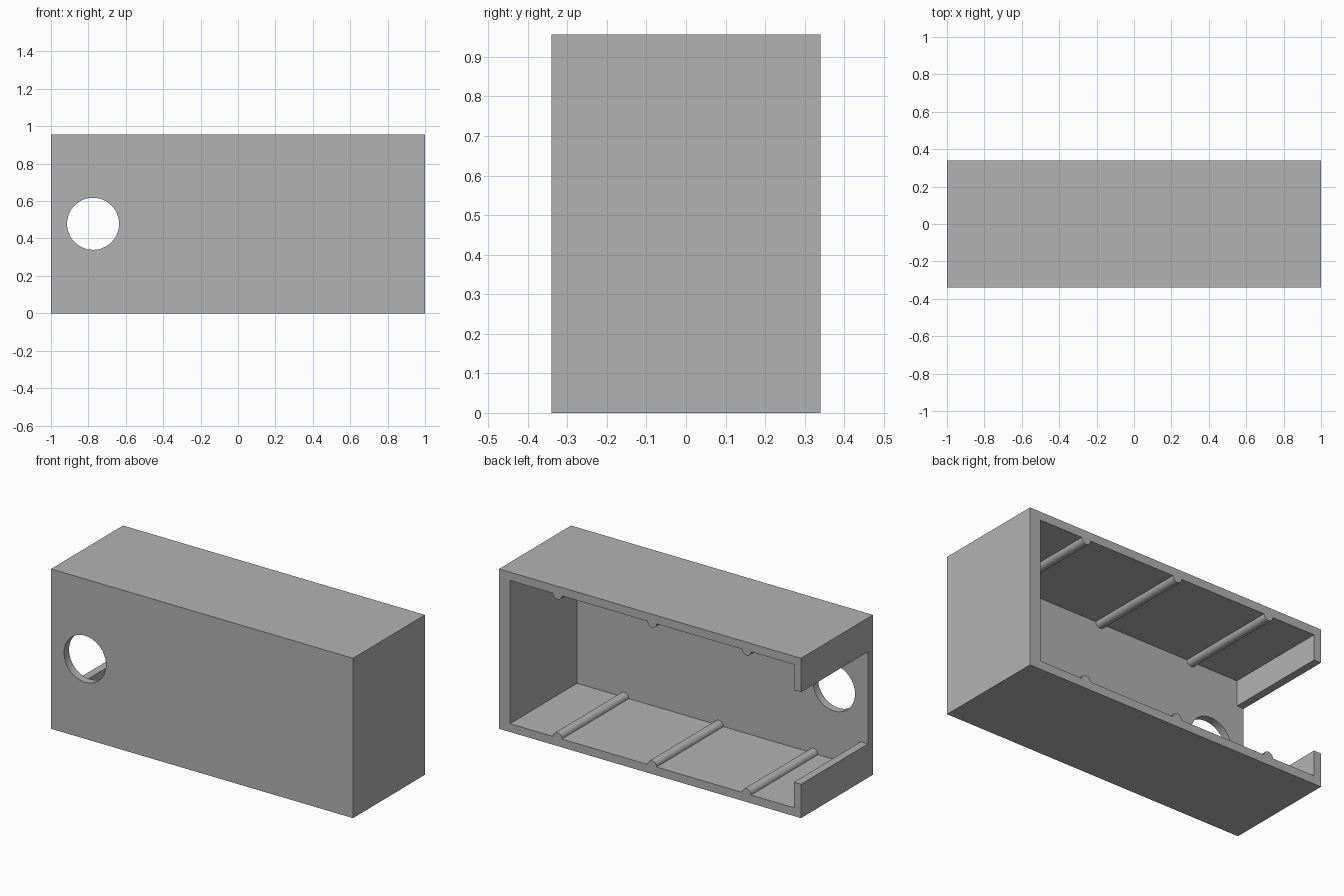
import bpy, bmesh, math
from mathutils import Matrix, Vector

if "Cube" in bpy.data.objects:
    bpy.data.objects.remove(bpy.data.objects["Cube"], do_unlink=True)

# Overall sizes and wall thicknesses
HALF_X, HALF_Y, HEIGHT = 1.0, 0.34, 0.957
WALL, END_WALL, PLATE = 0.047, 0.073, 0.05
IN_LEFT, IN_RIGHT = HALF_X - END_WALL, -HALF_X + WALL
IN_FRONT = -HALF_Y + WALL
RIDGE_R = 0.03

grey = bpy.data.materials.new("plain grey")
grey.use_nodes = True
colour = (0.448, 0.448, 0.448, 1)
grey.diffuse_color = colour
grey.node_tree.nodes["Principled BSDF"].inputs["Base Color"].default_value = colour


def make(name, bm):
    bmesh.ops.recalc_face_normals(bm, faces=bm.faces)
    mesh = bpy.data.meshes.new(name)
    bm.to_mesh(mesh)
    bm.free()
    mesh.materials.append(grey)
    obj = bpy.data.objects.new(name, mesh)
    bpy.context.collection.objects.link(obj)
    return obj


def box(name, low, high):
    low, high = Vector(low), Vector(high)
    bm = bmesh.new()
    place = Matrix.Translation((low + high) / 2) @ Matrix.Diagonal((*(high - low), 1))
    bmesh.ops.create_cube(bm, size=1, matrix=place)
    return make(name, bm)


def cylinder(name, centre, radius, depth):
    bm = bmesh.new()
    place = Matrix.Translation(centre) @ Matrix.Rotation(math.pi / 2, 4, "X")
    bmesh.ops.create_cone(bm, cap_ends=True, segments=64, radius1=radius,
                          radius2=radius, depth=depth, matrix=place)
    return make(name, bm)


def select_only(obj):
    bpy.ops.object.select_all(action="DESELECT")
    obj.select_set(True)
    bpy.context.view_layer.objects.active = obj


def cut(target, cutter):
    mod = target.modifiers.new("cut", "BOOLEAN")
    mod.operation, mod.solver, mod.object = "DIFFERENCE", "EXACT", cutter
    select_only(target)
    bpy.ops.object.modifier_apply(modifier=mod.name)
    bpy.data.objects.remove(cutter, do_unlink=True)


def ridge(name, x, z, side):
    # Half-round bar lying along y, bulging towards side (+1 up, -1 down)
    bm = bmesh.new()
    steps = 16
    arc = [bm.verts.new((x + RIDGE_R * math.cos(math.pi * i / steps), IN_FRONT,
                         z + side * RIDGE_R * math.sin(math.pi * i / steps)))
           for i in range(steps + 1)]
    face = bm.faces.new(arc)
    out = bmesh.ops.extrude_face_region(bm, geom=[face])
    moved = [v for v in out["geom"] if isinstance(v, bmesh.types.BMVert)]
    bmesh.ops.translate(bm, verts=moved, vec=(0, HALF_Y - IN_FRONT, 0))
    return make(name, bm)


# Case: block hollowed from the back, with an end notch and a round front hole
case = box("case", (-HALF_X, -HALF_Y, 0), (HALF_X, HALF_Y, HEIGHT))
cut(case, box("cavity", (IN_RIGHT, IN_FRONT, PLATE), (IN_LEFT, 1, HEIGHT - PLATE)))
cut(case, box("notch", (-1.2, IN_FRONT, 0.203), (-0.9, 1, HEIGHT - 0.203)))
cut(case, cylinder("hole", (-0.775, -HALF_Y, HEIGHT / 2), 0.139, 0.4))

# Guide ridges on the floor and ceiling, centred in equal thirds
parts = [case]
bay = (IN_LEFT - IN_RIGHT) / 3
for i, place in enumerate(("right", "middle", "left")):
    x = IN_RIGHT + bay * (i + 0.5)
    parts.append(ridge(f"floor_ridge_{place}", x, PLATE, 1))
    parts.append(ridge(f"ceiling_ridge_{place}", x, HEIGHT - PLATE, -1))

for part in parts:
    select_only(part)
    bpy.ops.object.shade_smooth_by_angle(angle=math.radians(30))
